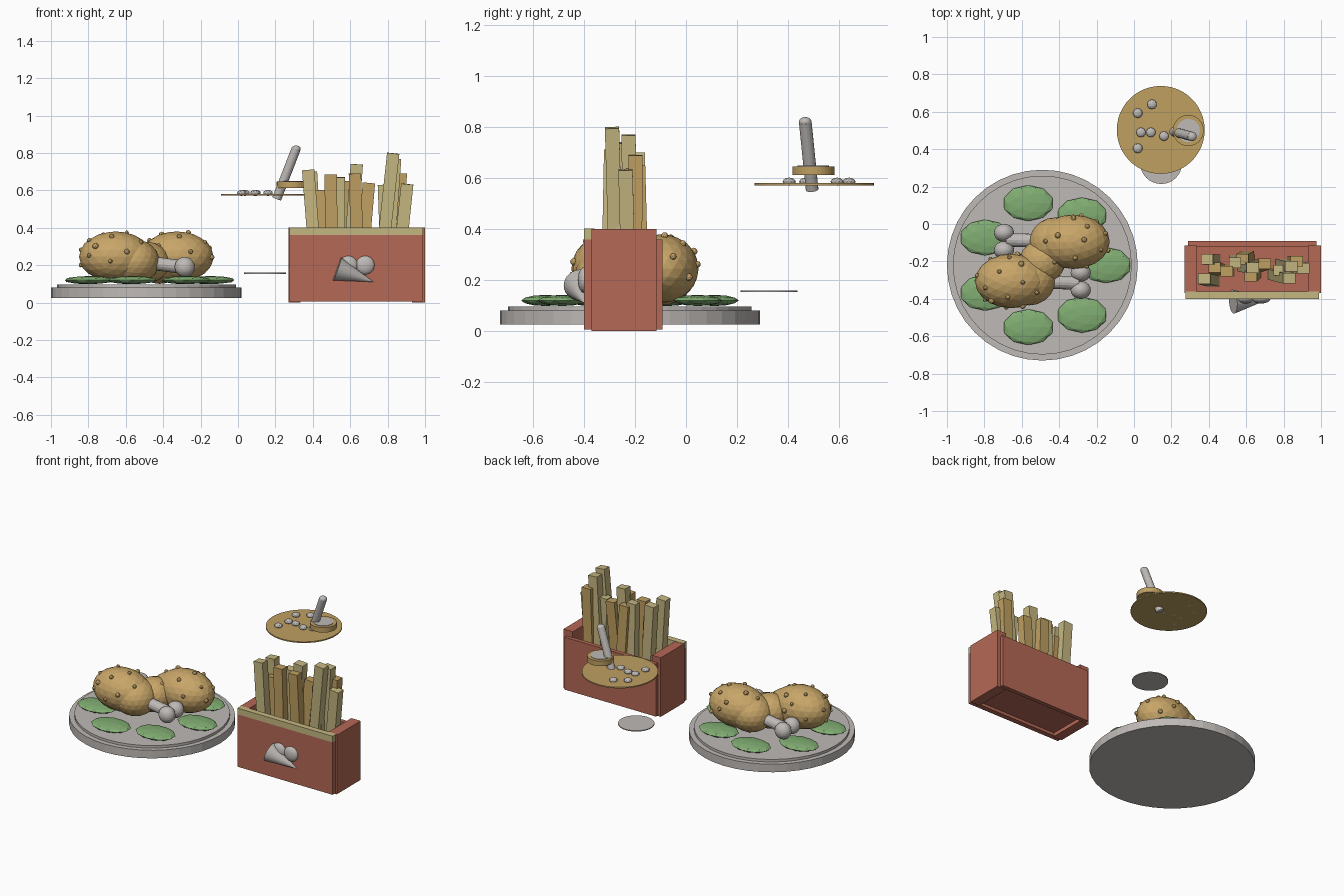
import bpy, math, random
from mathutils import Vector

random.seed(4)
cube = bpy.data.objects.get("Cube")
if cube:
    bpy.data.objects.remove(cube, do_unlink=True)


def material(name, r, g, b):
    m = bpy.data.materials.new(name)
    m.use_nodes = True
    m.diffuse_color = (r, g, b, 1)
    bsdf = next(n for n in m.node_tree.nodes if n.type == 'BSDF_PRINCIPLED')
    bsdf.inputs["Base Color"].default_value = (r, g, b, 1)
    return m


GREY = material("pale grey", 0.52, 0.49, 0.47)
GOLD = material("fried gold", 0.58, 0.38, 0.14)
GREEN = material("leaf green", 0.22, 0.42, 0.17)
RED = material("brick red", 0.46, 0.14, 0.09)
CREAM = material("potato cream", 0.56, 0.47, 0.22)
TAN = material("potato tan", 0.52, 0.35, 0.12)


def finish(name, mat):
    ob = bpy.context.object
    ob.name = name
    ob.data.materials.append(mat)
    return ob


def blob(name, loc, radii, mat, detail=3, turn=0):
    bpy.ops.mesh.primitive_ico_sphere_add(subdivisions=detail, radius=1, location=loc, rotation=(0, 0, turn))
    ob = finish(name, mat)
    ob.scale = radii
    return ob


def rod(name, a, b, r1, r2, mat, sides=16):
    a, b = Vector(a), Vector(b)
    d = b - a
    bpy.ops.mesh.primitive_cone_add(vertices=sides, radius1=r1, radius2=r2, depth=d.length,
                                    location=(a + b) / 2, rotation=d.to_track_quat('Z', 'Y').to_euler())
    return finish(name, mat)


def disk(name, x, y, z0, z1, r, mat, sides=40):
    return rod(name, (x, y, z0), (x, y, z1), r, r, mat, sides)


def box(name, x0, x1, y0, y1, z0, z1, mat):
    bpy.ops.mesh.primitive_cube_add(size=1, location=((x0 + x1) / 2, (y0 + y1) / 2, (z0 + z1) / 2))
    ob = finish(name, mat)
    ob.scale = (x1 - x0, y1 - y0, z1 - z0)
    return ob


# Serving plate with a raised centre
PX, PY = -0.49, -0.22
disk("plate_base", PX, PY, 0.025, 0.08, 0.51, GREY)
disk("plate_top", PX, PY, 0.08, 0.097, 0.478, GREY)

# Ring of salad leaves
for k in range(7):
    a = math.tau * k / 7
    blob("salad_leaf", (PX + 0.34 * math.cos(a), PY + 0.34 * math.sin(a), 0.12),
         (0.136, 0.096, 0.022), GREEN, 2)


# Two drumsticks, each the half-turn copy of the other
def drumstick(s):
    def at(x, y, z):
        return (PX + s * x, PY + 0.02 + s * y, z)
    turn = 0 if s > 0 else math.pi
    radii = Vector((0.195, 0.145, 0.135))
    body = Vector(at(-0.165, -0.105, 0.245))
    blob("drumstick_meat", body, radii, GOLD, 3, turn)
    blob("drumstick_neck", at(-0.07, -0.1, 0.22), (0.14, 0.135, 0.12), GOLD, 3, turn)
    rod("drumstick_bone", at(0, -0.11, 0.215), at(0.19, -0.115, 0.19), 0.036, 0.036, GREY)
    for y in (-0.05, -0.143):
        blob("bone_knob", at(0.205, y - 0.01, 0.19), (0.054, 0.048, 0.054), GREY)
    # Crumbs spread over the upper meat
    for i in range(18):
        h = 0.95 - i * 0.075
        a = i * 2.4 + random.uniform(-0.3, 0.3)
        w = math.sqrt(1 - h * h)
        n = Vector((w * math.cos(a), w * math.sin(a), h))
        r = random.uniform(0.011, 0.017)
        blob("crumb", body + n * radii, (r, r, r), GOLD, 2)


for side in (1, -1):
    drumstick(side)
blob("joined_meat", (PX, PY + 0.02, 0.215), (0.13, 0.12, 0.11), GOLD, 3, 0.7)

# Open carton
box("carton_front", 0.275, 0.99, -0.4, -0.365, 0.005, 0.36, RED)
box("carton_front_trim", 0.275, 0.99, -0.4, -0.36, 0.36, 0.402, CREAM)
box("carton_back", 0.29, 0.975, -0.12, -0.092, 0.005, 0.36, RED)
for x0, x1 in ((0.27, 0.335), (0.93, 1.0)):
    box("carton_side", x0, x1, -0.37, -0.115, 0.0, 0.4, RED)
box("carton_floor", 0.3, 0.96, -0.37, -0.1, 0.025, 0.05, RED)

# Decoration on the carton front
rod("decoration_cone", (0.53, -0.415, 0.18), (0.725, -0.4, 0.11), 0.065, 0.0, GREY, 24)
for x in (0.59, 0.68):
    blob("decoration_ball", (x, -0.4, 0.2), (0.05, 0.025, 0.05), GREY)

# Fries: top x, top y, top z, sideways lean, colour
FRIES = [
    (0.375, -0.30, 0.71, -0.05, CREAM), (0.39, -0.19, 0.70, -0.04, CREAM),
    (0.43, -0.24, 0.60, -0.03, TAN), (0.495, -0.25, 0.685, -0.01, TAN),
    (0.54, -0.20, 0.67, 0.0, CREAM), (0.58, -0.18, 0.65, -0.03, TAN),
    (0.635, -0.23, 0.74, 0.05, CREAM), (0.625, -0.27, 0.69, -0.02, TAN),
    (0.70, -0.22, 0.64, 0.05, TAN), (0.78, -0.25, 0.63, -0.02, CREAM),
    (0.83, -0.28, 0.80, 0.08, CREAM), (0.84, -0.22, 0.77, 0.05, CREAM),
    (0.87, -0.20, 0.69, 0.02, TAN), (0.905, -0.23, 0.635, 0.06, CREAM),
]
for x, y, z, lean, mat in FRIES:
    length = z - 0.06
    fry = box("fry", -0.033, 0.033, -0.028, 0.028, 0, length, mat)
    fry.location = (x - lean / 2, y, 0.06 + length / 2)
    fry.rotation_euler = (random.uniform(-0.03, 0.03), math.atan2(lean, length), 0)

# Raised tray with dip cup, stick and pebbles
disk("tray", 0.143, 0.503, 0.572, 0.58, 0.235, TAN, 48)
disk("dip_cup", 0.29, 0.5, 0.612, 0.646, 0.083, TAN, 32)
disk("dip_surface", 0.29, 0.5, 0.645, 0.649, 0.062, GREY, 32)
rod("dip_stick", (0.207, 0.495, 0.555), (0.31, 0.468, 0.82), 0.025, 0.025, GREY)
blob("stick_end", (0.31, 0.468, 0.82), (0.025, 0.025, 0.02), GREY)
for x, y in ((0.02, 0.593), (0.096, 0.64), (0.037, 0.49), (0.09, 0.49), (0.02, 0.405), (0.16, 0.47)):
    blob("pebble", (x, y, 0.586), (0.026, 0.026, 0.016), GREY, 2)

# Thin coaster
disk("coaster", 0.145, 0.326, 0.154, 0.16, 0.112, GREY, 32)
